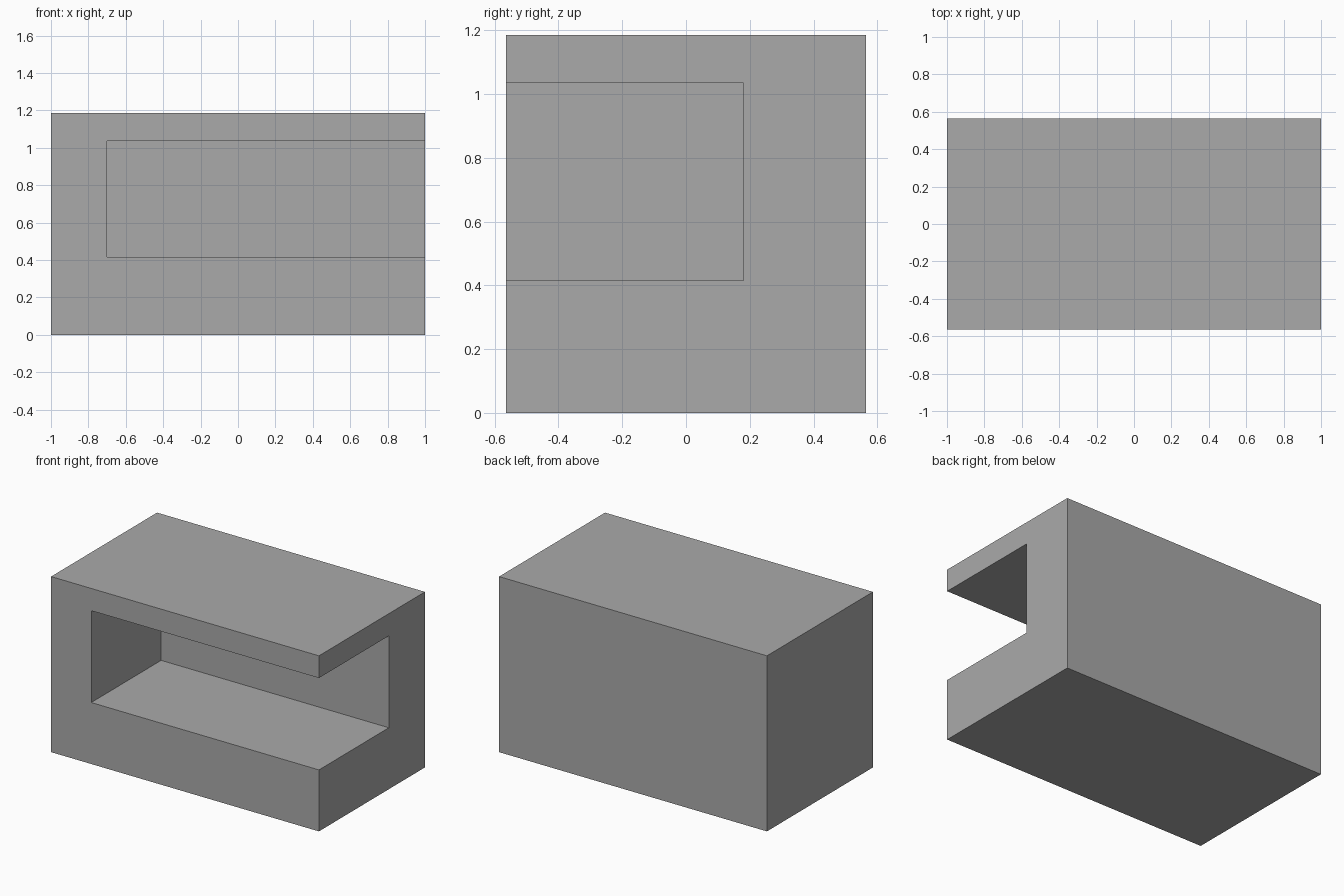
import bpy
from mathutils import Vector

default = bpy.data.objects.get("Cube")
if default:
    bpy.data.objects.remove(default, do_unlink=True)


def make_material(name, colour):
    mat = bpy.data.materials.new(name)
    mat.use_nodes = True
    mat.diffuse_color = colour
    mat.node_tree.nodes["Principled BSDF"].inputs["Base Color"].default_value = colour
    return mat


def box(name, low, high):
    """Axis-aligned box between two corners."""
    low, high = Vector(low), Vector(high)
    bpy.ops.mesh.primitive_cube_add(size=1, location=(low + high) / 2)
    obj = bpy.context.object
    obj.name = obj.data.name = name
    obj.scale = high - low
    bpy.ops.object.transform_apply(location=True, rotation=False, scale=True)
    return obj


WIDTH, DEPTH, HEIGHT = 2.0, 1.13, 1.185
OVERSHOOT = 0.2

# Solid block
block = box("notched_block", (-WIDTH / 2, -DEPTH / 2, 0), (WIDTH / 2, DEPTH / 2, HEIGHT))
block.data.materials.append(make_material("plain grey", (0.4, 0.4, 0.4, 1)))

# Corner recess, open to the front and to the left side
cutter = box("recess_cutter",
             (-0.7, -DEPTH / 2 - OVERSHOOT, 0.415),
             (WIDTH / 2 + OVERSHOOT, 0.18, 1.035))
cutter.hide_render = True

cut = block.modifiers.new("recess", "BOOLEAN")
cut.operation = "DIFFERENCE"
cut.solver = "EXACT"
cut.object = cutter
bpy.context.view_layer.objects.active = block
bpy.ops.object.modifier_apply(modifier=cut.name)
bpy.data.objects.remove(cutter, do_unlink=True)
